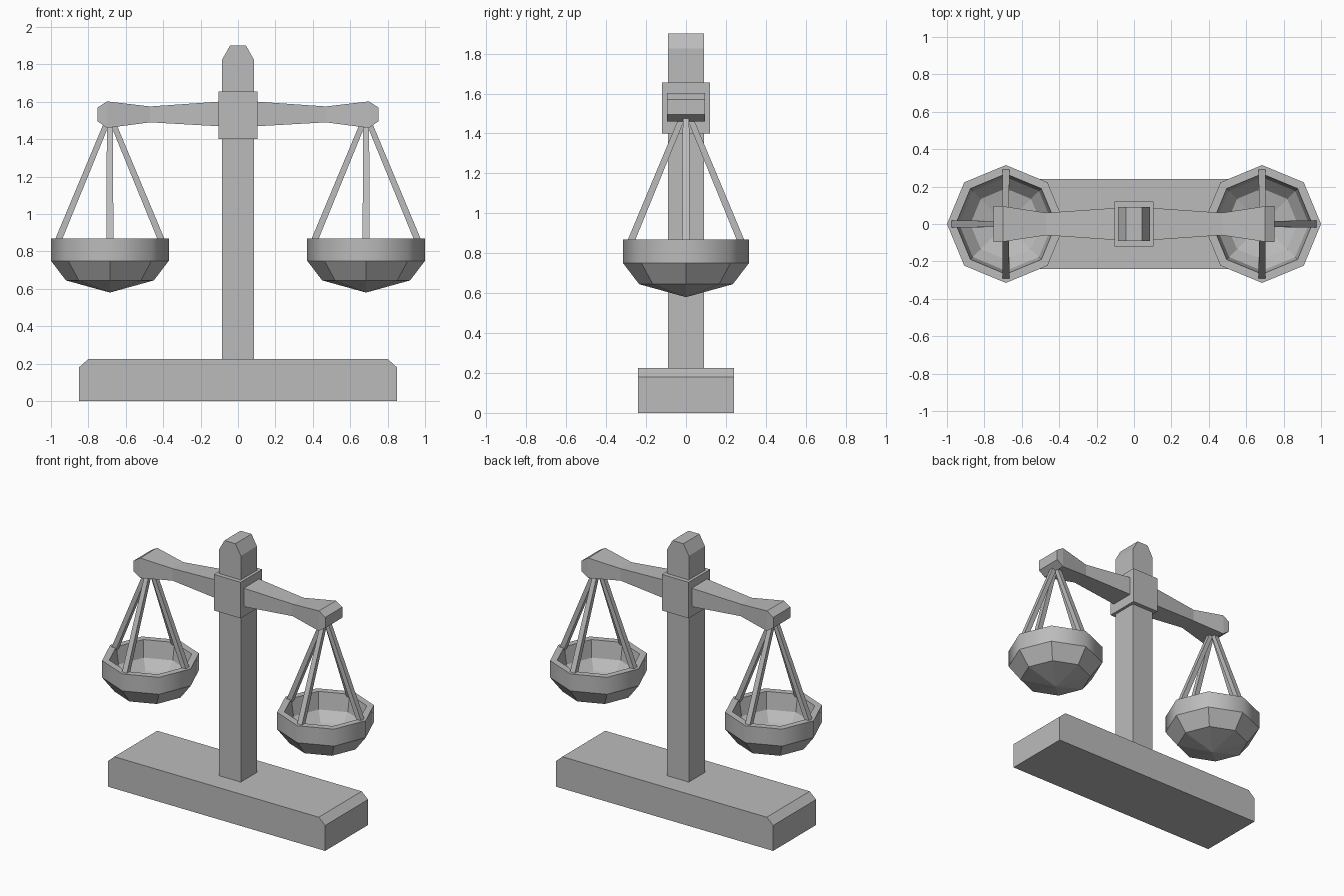
import bpy, bmesh
from math import cos, sin, pi
from mathutils import Vector

cube = bpy.data.objects.get("Cube")
if cube:
    bpy.data.objects.remove(cube, do_unlink=True)

grey = bpy.data.materials.new("stone_grey")
grey.use_nodes = True
colour = (0.5, 0.5, 0.5, 1)
grey.diffuse_color = colour
grey.node_tree.nodes["Principled BSDF"].inputs["Base Color"].default_value = colour


def loft(name, rings, caps=True, smooth_band=None):
    """Skin a list of equal-sized point rings; optionally smooth one band."""
    bm = bmesh.new()
    loops = [[bm.verts.new(p) for p in ring] for ring in rings]
    n = len(loops[0])
    for band, (a, b) in enumerate(zip(loops, loops[1:])):
        for i in range(n):
            j = (i + 1) % n
            face = bm.faces.new((a[i], a[j], b[j], b[i]))
            face.smooth = band == smooth_band
    if caps:
        bm.faces.new(loops[0][::-1])
        bm.faces.new(loops[-1])
    bmesh.ops.remove_doubles(bm, verts=bm.verts, dist=0.0001)
    bmesh.ops.recalc_face_normals(bm, faces=bm.faces)
    mesh = bpy.data.meshes.new(name)
    bm.to_mesh(mesh)
    bm.free()
    mesh.materials.append(grey)
    obj = bpy.data.objects.new(name, mesh)
    bpy.context.collection.objects.link(obj)
    return obj


def block(name, levels):
    """Stack of rectangles given as (half width, half depth, height)."""
    return loft(name, [[(-x, -y, z), (x, -y, z), (x, y, z), (-x, y, z)]
                       for x, y, z in levels])


# Plinth, post and collar
block("base", [(0.85, 0.24, 0), (0.85, 0.24, 0.18), (0.8, 0.24, 0.225)])
block("post", [(0.085, 0.09, 0.2), (0.085, 0.09, 1.825), (0.043, 0.09, 1.9)])
block("collar", [(0.105, 0.12, 1.4), (0.105, 0.12, 1.655)])

# Beam stations: x, half depth, bottom, top
arm = [(0.08, 0.087, 1.468, 1.602), (0.47, 0.06, 1.49, 1.575),
       (0.7, 0.095, 1.46, 1.602), (0.75, 0.095, 1.495, 1.57)]

# Bowl profile from the outer tip, over the rim, to the inner floor
bowl = [(0, 0.58), (0.235, 0.645), (0.315, 0.75), (0.315, 0.87),
        (0.268, 0.87), (0.25, 0.75), (0.19, 0.685), (0, 0.635)]

for side, label in ((1, "left"), (-1, "right")):
    loft(label + "_arm", [[(side * x, -d, lo), (side * x, d, lo),
                           (side * x, d, hi), (side * x, -d, hi)]
                          for x, d, lo, hi in arm])
    centre = Vector((side * 0.685, 0, 0))
    loft(label + "_bowl",
         [[centre + Vector((r * cos(k * pi / 4), r * sin(k * pi / 4), z))
           for k in range(8)] for r, z in bowl], caps=False, smooth_band=2)

    # Four hanging rods leaning in to the beam end
    for k in range(4):
        out = Vector((cos(k * pi / 2), sin(k * pi / 2), 0))
        across = Vector((-out.y, out.x, 0))
        loft(f"{label}_rod_{k + 1}",
             [[centre + out * (r + u * w) + across * (v * w) + Vector((0, 0, z))
               for u, v in ((-1, -1), (1, -1), (1, 1), (-1, 1))]
              for r, z, w in ((0.28, 0.85, 0.019), (0.015, 1.49, 0.016))])
